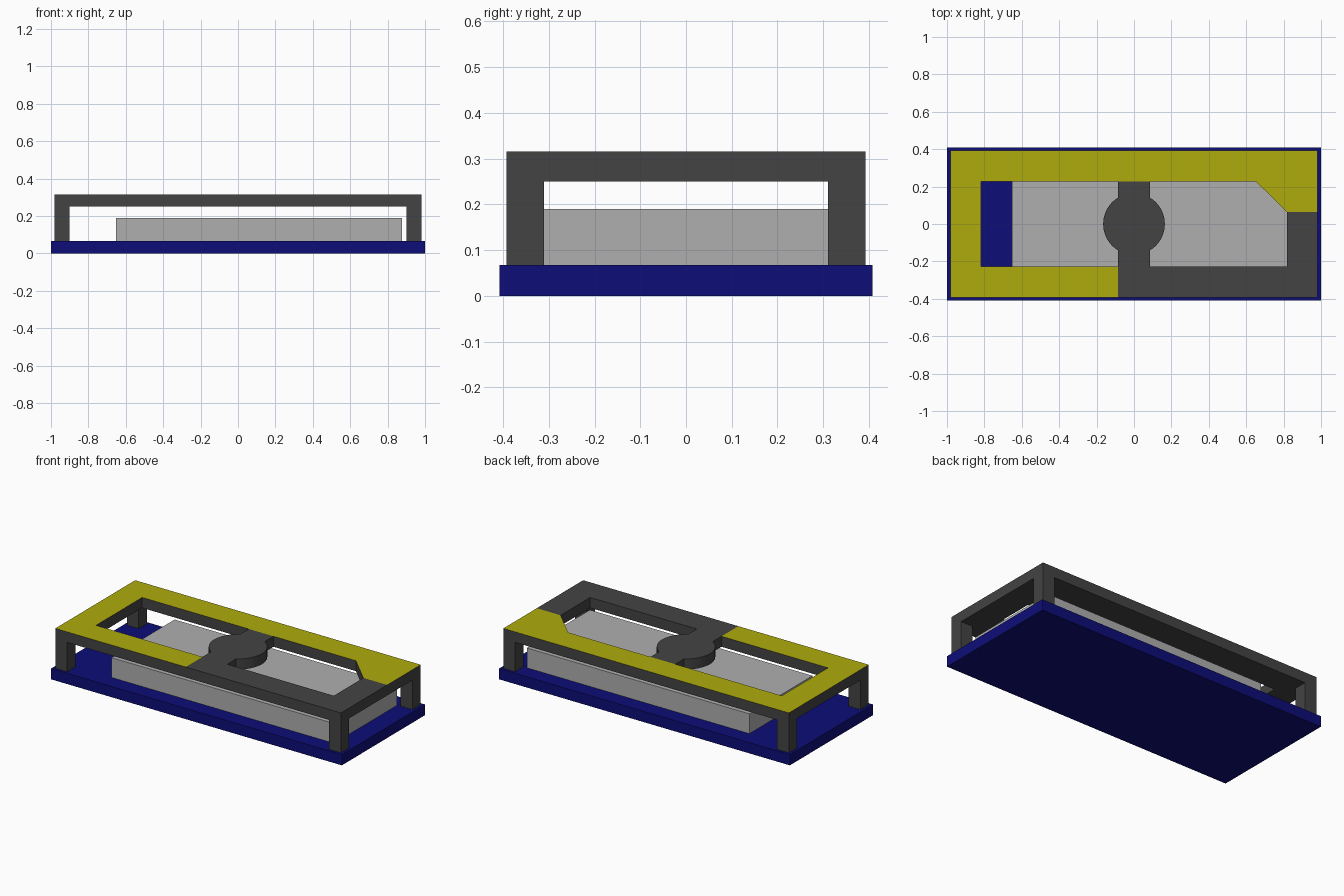
import bpy, bmesh, math
from mathutils import Matrix

cube = bpy.data.objects.get("Cube")
if cube:
    bpy.data.objects.remove(cube, do_unlink=True)


def material(name, rgb):
    m = bpy.data.materials.new(name)
    m.use_nodes = True
    m.diffuse_color = (*rgb, 1)
    bsdf = next(n for n in m.node_tree.nodes if n.type == "BSDF_PRINCIPLED")
    bsdf.inputs["Base Color"].default_value = (*rgb, 1)
    return m


NAVY = material("navy blue", (0.004, 0.004, 0.19))
DARK = material("dark grey", (0.057, 0.057, 0.057))
GREY = material("light grey", (0.43, 0.43, 0.43))
YELLOW = material("yellow", (0.43, 0.41, 0.004))


def finish(name, bm, mats):
    bmesh.ops.recalc_face_normals(bm, faces=bm.faces)
    mesh = bpy.data.meshes.new(name)
    bm.to_mesh(mesh)
    bm.free()
    for m in mats:
        mesh.materials.append(m)
    obj = bpy.data.objects.new(name, mesh)
    bpy.context.collection.objects.link(obj)
    return obj


def box(name, lo, hi, mat):
    bm = bmesh.new()
    size = [b - a for a, b in zip(lo, hi)]
    mid = [(a + b) / 2 for a, b in zip(lo, hi)]
    bmesh.ops.create_cube(bm, size=1, matrix=Matrix.Translation(mid) @ Matrix.Diagonal((*size, 1)))
    return finish(name, bm, [mat])


BASE_TOP, FRAME_LOW, FRAME_TOP = 0.067, 0.25, 0.315
X, Y = 0.982, 0.392        # frame outside
A, H = 0.818, 0.227        # frame opening
B, R = 0.085, 0.165        # bridge half width, disc radius
CX, CY = 0.652, 0.063      # ends of the cut corner

# Base plate and block lying on it
box("base_plate", (-1, -0.408, 0), (1, 0.408, BASE_TOP), NAVY)
box("inner_block", (-0.653, -0.31, BASE_TOP), (0.878, 0.31, 0.19), GREY)

# Four corner legs
for sx, side in ((1, "left"), (-1, "right")):
    for sy, end in ((1, "back"), (-1, "front")):
        xs = sorted((sx * 0.9, sx * X))
        ys = sorted((sy * 0.31, sy * Y))
        box(f"{end}_{side}_leg", (xs[0], ys[0], BASE_TOP), (xs[1], ys[1], FRAME_LOW), DARK)

# Upper frame: two plan regions sharing edges, extruded together
half = math.acos(B / R)
arc = [(R * math.cos(t), R * math.sin(t))
       for t in (-half + 2 * half * i / 16 for i in range(17))]
yellow_plan = [(-X, -Y), (-B, -Y), (-B, -H), (-A, -H), (-A, H), (-B, H),
               (B, H), (CX, H), (A, CY), (X, CY), (X, Y), (-X, Y)]
dark_plan = ([(-B, -Y), (X, -Y), (X, CY), (A, CY), (A, -H), (B, -H)] + arc
             + [(B, H), (-B, H)] + [(-x, -y) for x, y in arc] + [(-B, -H)])

bm = bmesh.new()
for index, plan in enumerate((dark_plan, yellow_plan)):
    face = bm.faces.new([bm.verts.new((x, y, FRAME_LOW)) for x, y in plan])
    face.material_index = index
bmesh.ops.remove_doubles(bm, verts=bm.verts, dist=1e-5)
regions = bm.faces[:]
top = bmesh.ops.extrude_face_region(bm, geom=regions, use_keep_orig=True)["geom"]
for v in (g for g in top if isinstance(g, bmesh.types.BMVert)):
    v.co.z = FRAME_TOP
# Only upward faces of the second region stay yellow
for f in bm.faces:
    if any(v.co.z < FRAME_TOP - 0.001 for v in f.verts):
        f.material_index = 0
finish("upper_frame", bm, [DARK, YELLOW])
